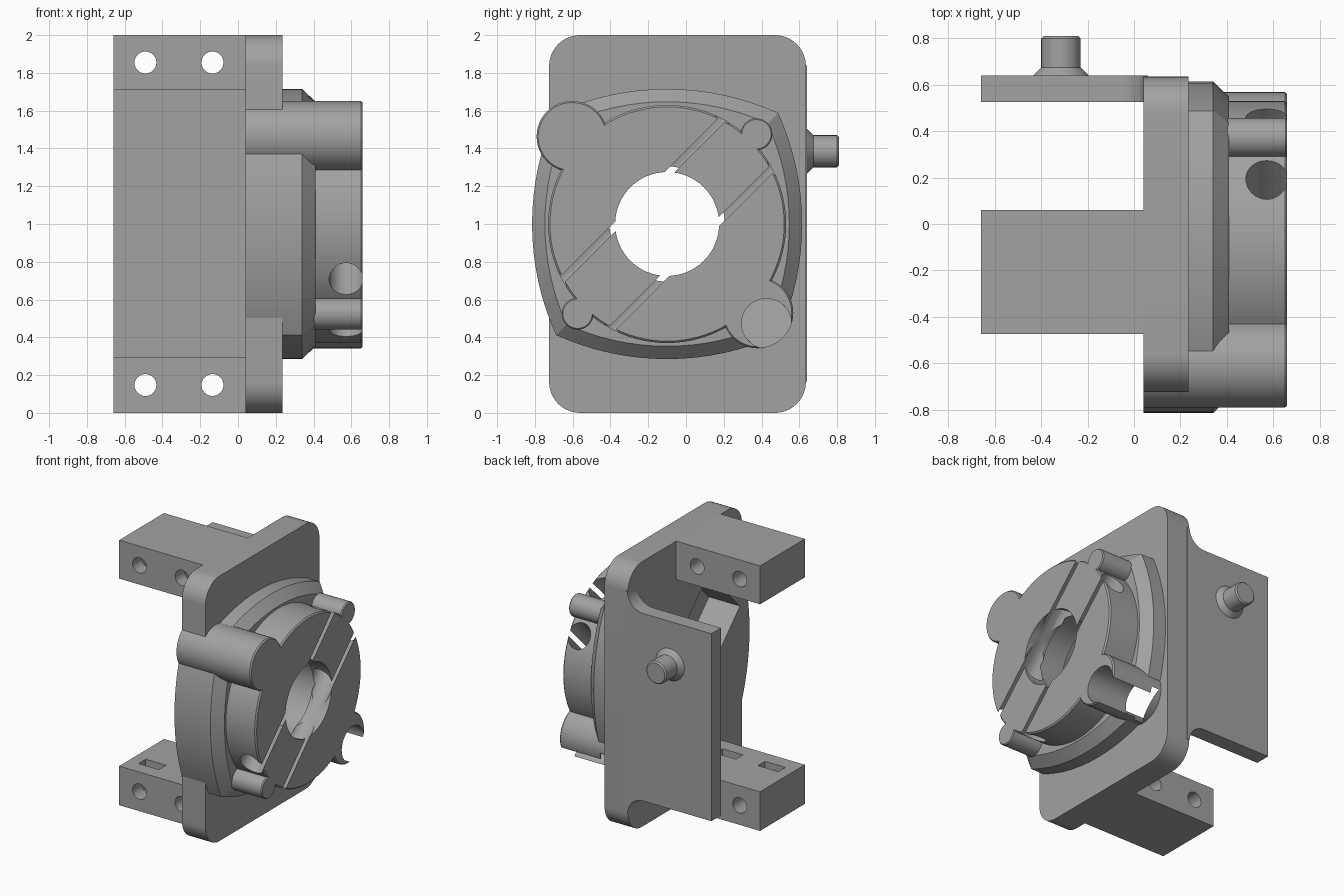
import bpy, bmesh
from math import sin, cos, pi, radians, sqrt, asin
from mathutils import Vector

if "Cube" in bpy.data.objects:
    bpy.data.objects.remove(bpy.data.objects["Cube"], do_unlink=True)

GREY = (0.36, 0.36, 0.36, 1)
mat = bpy.data.materials.new("machined grey")
mat.use_nodes = True
mat.diffuse_color = GREY
mat.node_tree.nodes["Principled BSDF"].inputs["Base Color"].default_value = GREY

CY, CZ = -0.1, 1.0          # axis of the round head
BACK, FACE = 0.04, 0.235    # rear and front of the mounting plate
D = sqrt(0.5)


def loft(name, rings):
    """Closed solid through rings of equally many points."""
    bm = bmesh.new()
    loops = [[bm.verts.new(p) for p in r] for r in rings]
    for a, b in zip(loops, loops[1:]):
        for i in range(len(a)):
            j = (i + 1) % len(a)
            bm.faces.new((a[i], a[j], b[j], b[i]))
    bm.faces.new(loops[0])
    bm.faces.new(loops[-1])
    bmesh.ops.recalc_face_normals(bm, faces=bm.faces)
    me = bpy.data.meshes.new(name)
    bm.to_mesh(me)
    bm.free()
    me.materials.append(mat)
    ob = bpy.data.objects.new(name, me)
    bpy.context.collection.objects.link(ob)
    return ob


def extrude_x(name, pts, x0, x1):
    return loft(name, [[(x, y, z) for y, z in pts] for x in (x0, x1)])


def extrude_y(name, pts, y0, y1):
    return loft(name, [[(x, y, z) for x, z in pts] for y in (y0, y1)])


def arc(cu, cv, r, a0, a1, n=12):
    return [(cu + r * cos(radians(a0 + (a1 - a0) * i / n)),
             cv + r * sin(radians(a0 + (a1 - a0) * i / n))) for i in range(n + 1)]


def circle(u, v, r, n=48):
    return arc(u, v, r, 0, 360, n)[:-1]


def box(name, x, y, z):
    return extrude_y(name, [(x[0], z[0]), (x[1], z[0]), (x[1], z[1]), (x[0], z[1])], *y)


def turned_x(name, y, z, steps, n=48):
    return loft(name, [[(x, u, v) for u, v in circle(y, z, r, n)] for x, r in steps])


def rod(name, p, direction, r, half):
    q = Vector(direction).to_track_quat('Z', 'Y')
    return loft(name, [[Vector(p) + q @ Vector((u, v, w)) for u, v in circle(0, 0, r, 32)]
                       for w in (-half, half)])


def cut(ob, cutters):
    bpy.context.view_layer.objects.active = ob
    for c in cutters:
        m = ob.modifiers.new("cut", 'BOOLEAN')
        m.operation, m.solver, m.object = 'DIFFERENCE', 'EXACT', c
        bpy.ops.object.modifier_apply(modifier=m.name)


# Mounting plate with rounded corners
R = 0.165
ya, yb = -0.725 + R, 0.635 - R
plate = extrude_x("mounting_plate",
                  arc(yb, 2 - R, R, 0, 90) + arc(ya, 2 - R, R, 90, 180)
                  + arc(ya, R, R, 180, 270) + arc(yb, R, R, 270, 360), BACK, FACE)

# Side web, filleted into the plate
F = 0.13
web = extrude_y("side_web",
                [(-0.66, 0.295)] + arc(BACK - F, 0.295 - F, F, 90, 0)
                + [(BACK + 0.02, 0.295 - F), (BACK + 0.02, 1.71 + F)]
                + arc(BACK - F, 1.71 + F, F, 0, -90) + [(-0.66, 1.71)], 0.525, 0.64)

# Clamp bars with cross holes and nut pockets
bars = []
for name, z0, z1, pocket in (("lower_bar", 0, 0.295, (0.07, 0.4)),
                             ("upper_bar", 1.71, 2, (1.6, 1.93))):
    bar = box(name, (-0.66, BACK + 0.01), (-0.475, 0.06), (z0, z1))
    cutters = []
    for x in (-0.49, -0.135):
        cutters.append(extrude_y("cutter", circle(x, (z0 + z1) / 2, 0.058, 32), -0.6, 0.2))
        cutters.append(box("cutter", (x - 0.085, x + 0.085), (-0.365, -0.28), pocket))
    cut(bar, cutters)
    bars.append(bar)
    for c in cutters:
        bpy.data.objects.remove(c, do_unlink=True)

# Flange: four shallow arcs meeting at corners, chamfered at the front
APEX, CORNER = 0.715, 0.588
sag = APEX - CORNER
big = (CORNER ** 2 + sag ** 2) / (2 * sag)
half = asin(CORNER / big) * 180 / pi
outline = []
for k in range(4):
    for u, v in arc(APEX - big, 0, big, -half, half, 16)[:-1]:
        c, s = cos(k * pi / 2), sin(k * pi / 2)
        outline.append((u * c - v * s, u * s + v * c))
flange = loft("flange", [[(x, CY + u * k, CZ + v * k) for u, v in outline]
                         for x, k in ((BACK, 1), (0.34, 1), (0.41, 0.905))])

# Round head, bosses and pins
head = turned_x("round_head", CY, CZ, [(0.36, 0.63), (0.65, 0.63), (0.66, 0.62)], 96)
upper_boss = turned_x("upper_boss", -0.603, 1.463,
                      [(BACK, 0.188), (0.65, 0.188), (0.66, 0.18)])
lower_boss = turned_x("lower_boss", 0.38, 0.53,
                      [(BACK, 0.188), (0.65, 0.188), (0.66, 0.18)])
pins = [turned_x(n, y, z, [(0.38, 0.084), (0.652, 0.084), (0.66, 0.078)], 32)
        for n, y, z in (("upper_pin", 0.373, 1.475), ("lower_pin", -0.574, 0.525))]

# Knob on the side web
knob = loft("web_knob", [[(x, y, z) for x, z in circle(-0.315, 1.385, r, 32)]
                         for y, r in ((0.63, 0.12), (0.64, 0.12), (0.675, 0.085),
                                      (0.8, 0.085), (0.81, 0.075))])

# Cutters: stepped bore, diagonal rear channel, sloped port, wire channels
bore = turned_x("cutter", CY, CZ, [(-0.1, 0.275), (0.8, 0.275)], 64)
wide_bore = turned_x("cutter", CY, CZ, [(-0.1, 0.305), (0.5, 0.305)], 64)


def diagonal(x, along, across):
    return (x, CY + D * (along + across), CZ + D * (across - along))


def channel(w, near, far0, far1, x0, x1):
    return loft("cutter", [[diagonal(x, near, -w), diagonal(x, f, -w),
                            diagonal(x, f, w), diagonal(x, near, w)]
                           for x, f in ((x0, far0), (x1, far1))])


rear = channel(0.27, -0.58, 0.56, 0.56, -0.02, 0.3)
slope = channel(0.13, 0.4, 0.54, 0.88, -0.02, 0.32)
port = turned_x("cutter", 0.426, 0.473, [(0.3, 0.132), (0.8, 0.132)], 32)
wires = [rod("cutter", (0.572, CY - s * 0.185 * D, CZ + s * 0.185 * D), (0, 1, 1), 0.09, 1)
         for s in (-1, 1)]

cut(plate, [wide_bore, rear, slope])
cut(flange, [wide_bore, rear, slope, port])
cut(head, [bore, wide_bore, port] + wires)
cut(upper_boss, [rear])
cut(lower_boss, [rear, slope, port])
for c in [bore, wide_bore, rear, slope, port] + wires:
    bpy.data.objects.remove(c, do_unlink=True)

# Smooth the round faces, keep edges sharp
for ob in bpy.context.view_layer.objects:
    ob.select_set(False)
for ob in [plate, web, flange, head, upper_boss, lower_boss, knob] + bars + pins:
    ob.select_set(True)
bpy.context.view_layer.objects.active = plate
bpy.ops.object.shade_smooth_by_angle(angle=radians(25))
